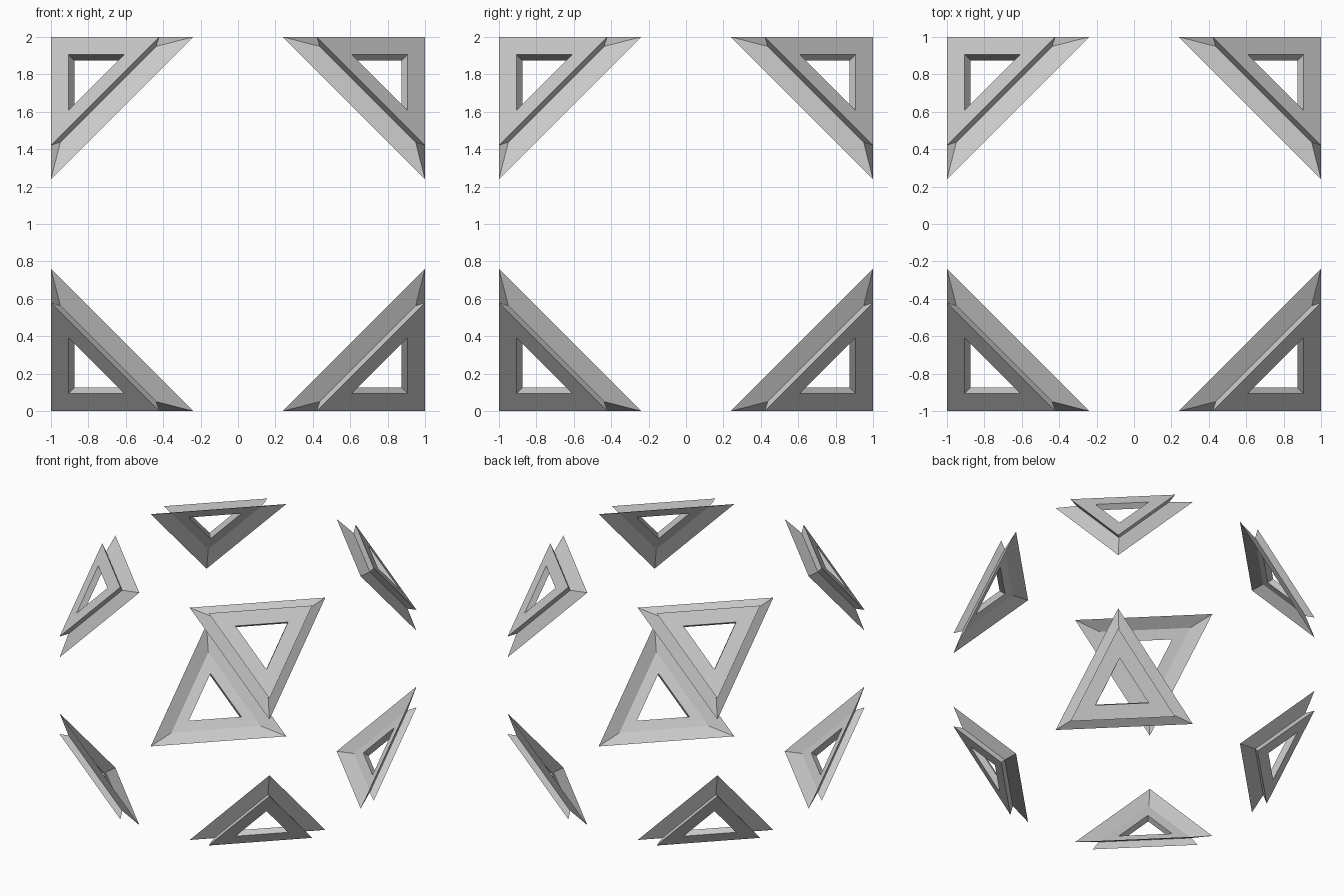
import bpy, bmesh
from mathutils import Vector
from itertools import product

if "Cube" in bpy.data.objects:
    bpy.data.objects.remove(bpy.data.objects["Cube"])

# Cross-section of one triangular frame. Each ring is an equilateral triangle
# across a cube corner: a = reach along its own edge, b = offset on the other two.
RINGS = [
    (0.58, 0.0),      # outer plate face
    (0.563, 0.05),    # neck behind the plate
    (0.76, 0.0),      # sharp flared rim
    (0.557, 0.056),   # inner side of the flare
    (0.42, 0.125),    # hole, inner end
    (0.39, 0.095),    # hole, outer end
]


def corner_frame(name, signs):
    """Triangular frame facing one corner of the 2-unit cube."""
    bm = bmesh.new()
    rings = []
    for a, b in RINGS:
        ring = []
        for axis in range(3):
            reach = [a if i == axis else b for i in range(3)]
            p = Vector([s * (1 - r) for s, r in zip(signs, reach)])
            ring.append(bm.verts.new(p + Vector((0, 0, 1))))
        rings.append(ring)
    # bridge each ring to the next, closing the loop through the hole
    for k, r0 in enumerate(rings):
        r1 = rings[(k + 1) % len(rings)]
        for i in range(3):
            j = (i + 1) % 3
            bm.faces.new((r0[i], r0[j], r1[j], r1[i]))
    bmesh.ops.recalc_face_normals(bm, faces=bm.faces)
    mesh = bpy.data.meshes.new(name)
    bm.to_mesh(mesh)
    bm.free()
    obj = bpy.data.objects.new(name, mesh)
    bpy.context.collection.objects.link(obj)


# One frame at each of the eight corners
for sx, sy, sz in product((-1, 1), repeat=3):
    label = "_".join(("top" if sz > 0 else "bottom",
                      "back" if sy > 0 else "front",
                      "right" if sx > 0 else "left"))
    corner_frame("corner_frame_" + label, (sx, sy, sz))
